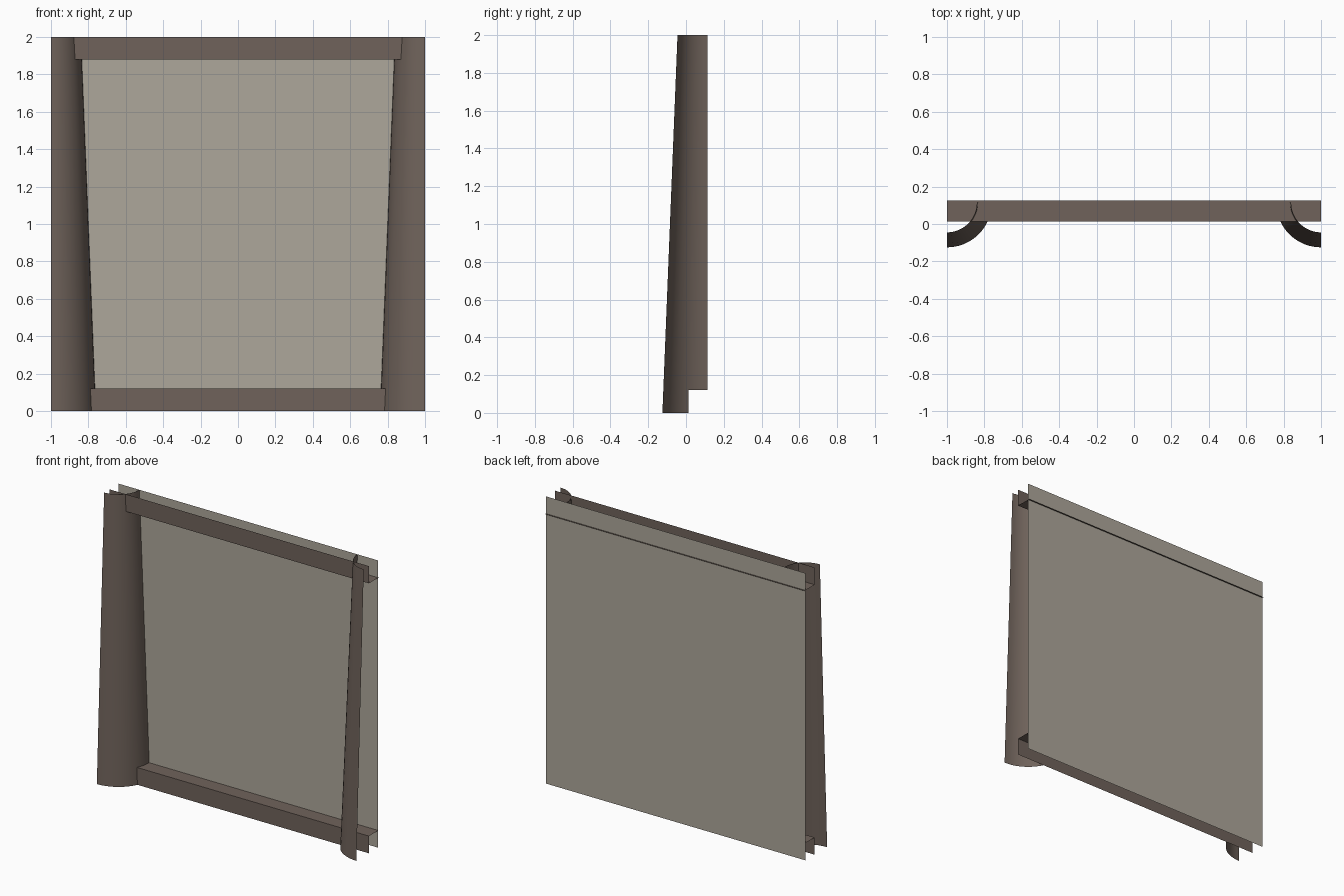
import bpy, bmesh, math

if "Cube" in bpy.data.objects:
    bpy.data.objects.remove(bpy.data.objects["Cube"])

BACK = 0.115      # plane of the wall panel and of the column axes
FRONT = 0.0125    # front face of the beams
BEAM = 0.12       # beam height
SEGS = 12         # sides per quarter column


def material(name, rgb):
    m = bpy.data.materials.new(name)
    m.diffuse_color = (*rgb, 1)
    m.use_nodes = True
    m.node_tree.nodes["Principled BSDF"].inputs["Base Color"].default_value = m.diffuse_color
    return m


brown = material("dark brown trim", (0.160, 0.124, 0.104))
tan = material("tan plaster", (0.42, 0.385, 0.325))


def finish(name, bm, mat):
    me = bpy.data.meshes.new(name)
    bm.to_mesh(me)
    bm.free()
    me.materials.append(mat)
    ob = bpy.data.objects.new(name, me)
    bpy.context.collection.objects.link(ob)
    return ob


def strip(name, profile, mat):
    """Sweep a (y, z) profile along x from -1 to 1 as an open sheet."""
    bm = bmesh.new()
    rows = [[bm.verts.new((x, y, z)) for y, z in profile] for x in (-1, 1)]
    for i in range(len(profile) - 1):
        bm.faces.new((rows[0][i], rows[1][i], rows[1][i + 1], rows[0][i + 1]))
    return finish(name, bm, mat)


def column(name, side):
    """Tapered quarter column at one end, cut away behind the bottom beam."""
    bm = bmesh.new()
    rings = []
    for z, r in ((0, 0.24), (2, 0.16)):
        ring = []
        for i in range(SEGS + 1):
            a = math.pi / 2 * i / SEGS
            ring.append(bm.verts.new((side * (1 - r * math.cos(a)),
                                      BACK - r * math.sin(a), z)))
        rings.append(ring)
    for i in range(SEGS):
        f = [rings[0][i], rings[0][i + 1], rings[1][i + 1], rings[1][i]]
        bm.faces.new(f if side > 0 else f[::-1])
    for co, no in (((0, 0, BEAM), (0, 0, 1)), ((0, FRONT, 0), (0, 1, 0))):
        bmesh.ops.bisect_plane(bm, geom=bm.verts[:] + bm.edges[:] + bm.faces[:],
                               plane_co=co, plane_no=no)
    hidden = [f for f in bm.faces
              if f.calc_center_median().z < BEAM and f.calc_center_median().y > FRONT]
    bmesh.ops.delete(bm, geom=hidden, context='FACES')
    for f in bm.faces:
        f.smooth = True
    return finish(name, bm, brown)


# Wall panel
strip("wall_panel", [(BACK, 0), (BACK, 2)], tan)

# Bottom beam (front and top), top beam (underside and front)
strip("bottom_beam", [(FRONT, 0), (FRONT, BEAM), (BACK, BEAM)], brown)
strip("top_beam", [(0.125, 2 - BEAM), (FRONT, 2 - BEAM), (FRONT, 2)], brown)

# Columns at both ends
column("left_column", -1)
column("right_column", 1)
